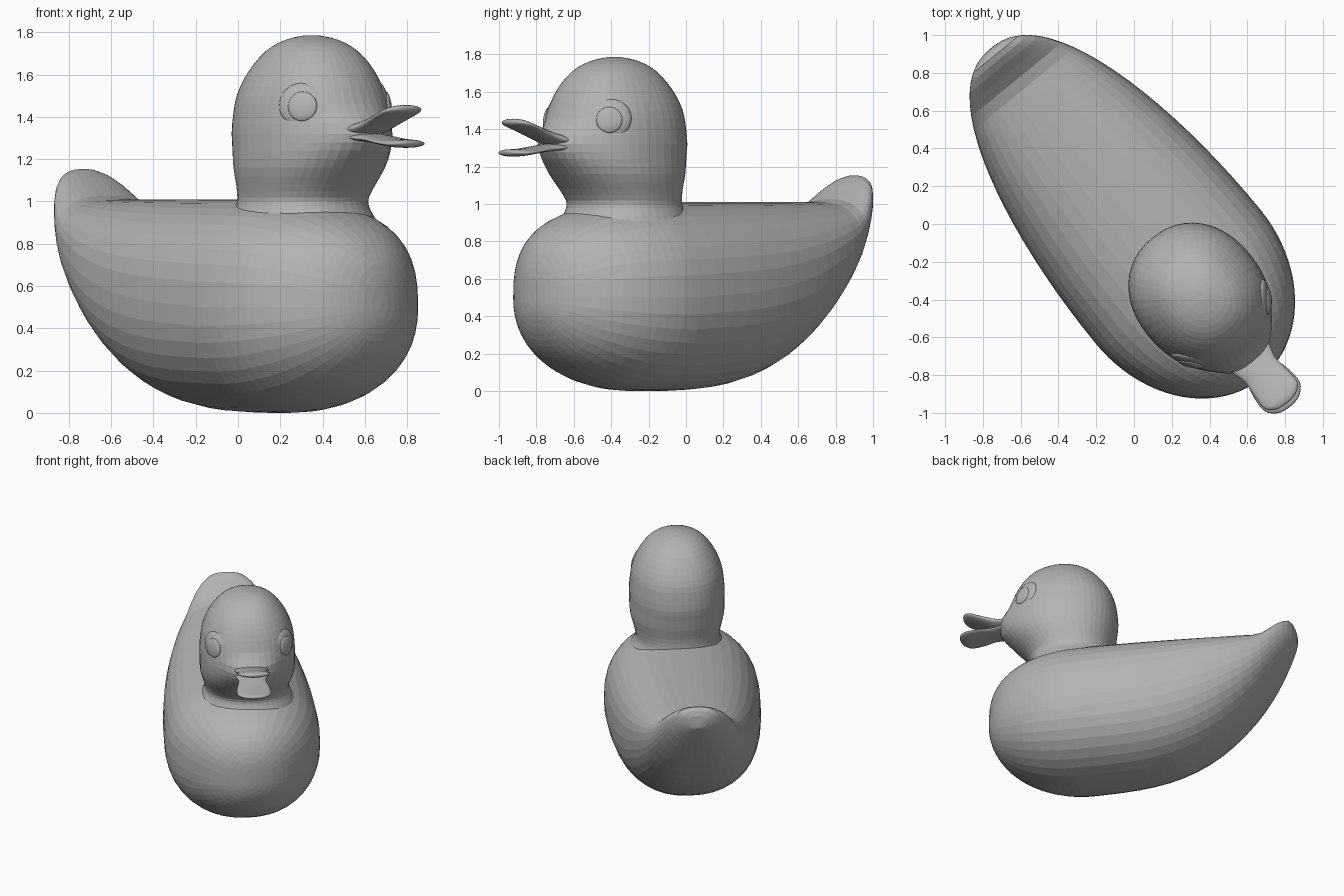
import bpy, bmesh, math
from mathutils import Matrix, Vector

cube = bpy.data.objects.get("Cube")
if cube:
    bpy.data.objects.remove(cube)

# One matte grey for the whole toy
grey = bpy.data.materials.new("matte grey")
grey.use_nodes = True
colour = (0.45, 0.45, 0.45, 1)
grey.diffuse_color = colour
grey.node_tree.nodes["Principled BSDF"].inputs["Base Color"].default_value = colour

# The bird is built facing +x, then turned to its diagonal pose
POSE = Matrix.Translation((0.02, 0.02, 0)) @ Matrix.Rotation(math.radians(-50.7), 4, 'Z')


def finish(bm, name, smooth=False):
    bmesh.ops.recalc_face_normals(bm, faces=bm.faces)
    bm.transform(POSE)
    mesh = bpy.data.meshes.new(name)
    bm.to_mesh(mesh)
    bm.free()
    mesh.materials.append(grey)
    obj = bpy.data.objects.new(name, mesh)
    bpy.context.collection.objects.link(obj)
    if smooth:
        for poly in mesh.polygons:
            poly.use_smooth = True


def loft(name, rings, smooth=False):
    """Skin a list of closed rings and cap both ends."""
    bm = bmesh.new()
    loops = [[bm.verts.new(p) for p in ring] for ring in rings]
    count = len(loops[0])
    for a, b in zip(loops, loops[1:]):
        for i in range(count):
            j = (i + 1) % count
            bm.faces.new((a[i], a[j], b[j], b[i]))
    bm.faces.new(loops[0])
    bm.faces.new(loops[-1])
    finish(bm, name, smooth)


def angles(count):
    return [2 * math.pi * i / count for i in range(count)]


def smoothstep(a, b, x):
    x = min(1, max(0, (x - a) / (b - a)))
    return x * x * (3 - 2 * x)


def bend(v, power):
    return math.copysign(abs(v) ** power, v)


# Body: cross-sections from chest to upturned tail
def body_ring(s):
    c, w = math.cos(s), math.sin(s)
    if c > 0:
        x, half = 0.367 + 0.695 * c, 0.562 * w
        top, low = 0.5 + 0.51 * w ** 0.64, 0.5 - 0.5 * w ** 0.95
        mid = 0.5
    else:
        x, half = 0.367 + 1.565 * c, 0.562 * w ** 0.87
        low = abs(c) ** 3.3
        top = 1.01 + 0.145 * smoothstep(0.83, 0.98, -c)
        top = low + (top - low) * min(1, w / 0.2) ** 0.5
        mid = low + (top - low) * (0.5 + 0.08 * abs(c))
    ring = []
    for a in angles(40):
        rise = math.sin(a)
        z = mid + ((top - mid) * rise ** 0.78 if rise > 0 else (mid - low) * bend(rise, 0.92))
        ring.append((x, half * bend(math.cos(a), 0.9) - 0.024, z))
    return ring


STEPS = 42
loft("body", [body_ring(math.pi * (i + 0.15) / (STEPS + 0.3)) for i in range(STEPS + 1)])

# Head and neck: oval lathe with a muzzle pulled forward; rows are height, radius, centre
head_profile = [(0.88, .35, .45), (0.94, .32, .45), (0.98, .302, .45), (1.02, .3, .455),
                (1.08, .322, .475), (1.16, .362, .5), (1.24, .387, .515), (1.32, .395, .515),
                (1.42, .386, .515), (1.5, .37, .515), (1.58, .335, .517), (1.65, .288, .52),
                (1.71, .23, .52), (1.75, .167, .52), (1.775, .095, .52), (1.786, .03, .52)]


def spline(rows, parts):
    """Catmull-Rom through table rows."""
    pts = [Vector(r) for r in rows]
    pts = [pts[0]] + pts + [pts[-1]]
    out = []
    for p, q, r, s in zip(pts, pts[1:], pts[2:], pts[3:]):
        for k in range(parts):
            u = k / parts
            out.append(q + (r - p) * u / 2 + (2 * p - 5 * q + 4 * r - s) * u * u / 2
                       + (3 * q - p - 3 * r + s) * u ** 3 / 2)
    return out + [pts[-1]]


def head_ring(z, r, centre):
    wide = 1.02 - 0.145 * smoothstep(1, 1.3, z)
    ring = []
    for a in angles(48):
        spread = 0.09 if z > 1.33 else 0.12
        nose = 0.08 * math.exp(-((z - 1.33) / spread) ** 2) * max(0, math.cos(a)) ** 6
        ring.append((centre + r * bend(math.cos(a), 0.92) + nose,
                     r * wide * bend(math.sin(a), 0.92), z))
    return ring


loft("head", [head_ring(*row) for row in spline(head_profile, 2)])


# Bill: two flat spoons that part towards the tip; rows are x, half width, height, half thickness
def bill(name, rows):
    rings = []
    for x, half, z, thick in spline(rows, 4):
        rings.append([(x, half * math.cos(a), z + thick * math.sin(a)) for a in angles(24)])
    loft(name, rings, True)


bill("upper_bill", [(.8, .1, 1.33, .04), (.93, .125, 1.34, .034), (1.02, .105, 1.366, .032),
                    (1.12, .112, 1.402, .026), (1.2, .11, 1.43, .024), (1.24, .065, 1.438, .016),
                    (1.25, .01, 1.44, .004)])
bill("lower_bill", [(.8, .1, 1.3, .03), (.93, .12, 1.303, .022), (1.02, .1, 1.297, .02),
                    (1.12, .12, 1.283, .018), (1.21, .12, 1.274, .02), (1.262, .07, 1.275, .016),
                    (1.275, .01, 1.278, .004)])


# Eyes: flattened domes with a slightly raised iris
def dome(name, place, normal, radius, depth):
    bm = bmesh.new()
    bmesh.ops.create_uvsphere(bm, u_segments=32, v_segments=16, radius=1)
    turn = Vector(normal).to_track_quat('Z', 'Y').to_matrix().to_4x4()
    bm.transform(Matrix.Translation(place) @ turn @ Matrix.Diagonal((radius, radius, depth, 1)))
    finish(bm, name, True)


for side, label in ((1, "left"), (-1, "right")):
    dome(label + "_eye", (0.743, side * 0.25, 1.457), (0.6, side * 0.78, 0.15), 0.105, 0.032)
    dome(label + "_iris", (0.77, side * 0.262, 1.45), (0.62, side * 0.77, 0.13), 0.07, 0.017)
